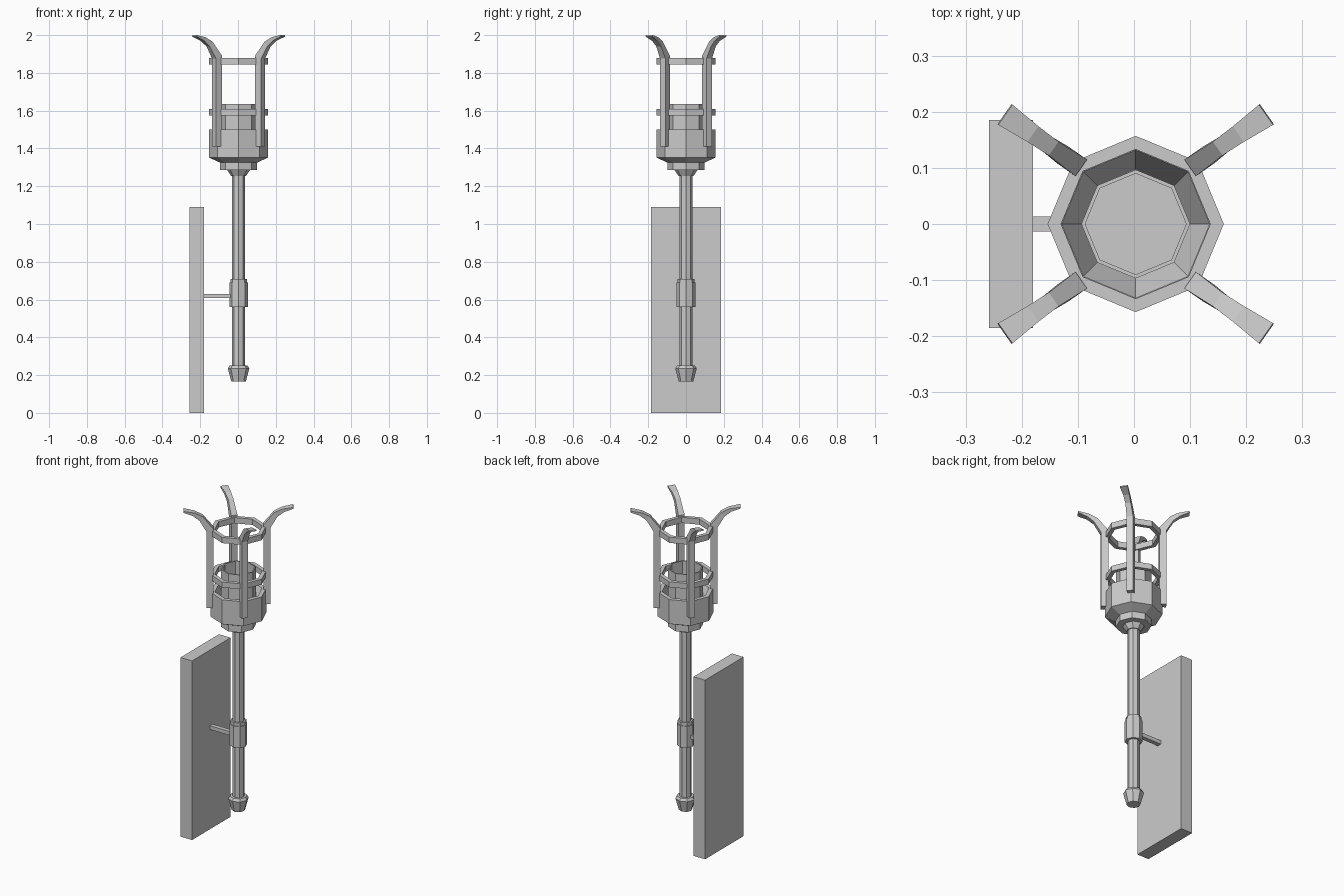
import bpy, bmesh, math
from mathutils import Vector

if "Cube" in bpy.data.objects:
    bpy.data.objects.remove(bpy.data.objects["Cube"])

CX = 0.003  # the torch axis sits slightly right of centre


def finish(name, bm):
    bmesh.ops.recalc_face_normals(bm, faces=bm.faces)
    me = bpy.data.meshes.new(name)
    bm.to_mesh(me)
    bm.free()
    ob = bpy.data.objects.new(name, me)
    bpy.context.collection.objects.link(ob)
    return ob


def lathe(name, profile, closed=False, n=8):
    """Revolve (radius, z) points in n flat sides; cap ends unless closed."""
    bm = bmesh.new()
    rings = []
    for r, z in profile:
        rings.append([bm.verts.new((CX + r * math.cos(2 * math.pi * i / n),
                                    r * math.sin(2 * math.pi * i / n), z))
                      for i in range(n)])
    pairs = list(zip(rings, rings[1:]))
    if closed:
        pairs.append((rings[-1], rings[0]))
    else:
        bm.faces.new(rings[0])
        bm.faces.new(rings[-1])
    for a, b in pairs:
        for i in range(n):
            j = (i + 1) % n
            bm.faces.new((a[i], a[j], b[j], b[i]))
    return finish(name, bm)


def box(name, lo, hi):
    lo, hi = Vector(lo), Vector(hi)
    bm = bmesh.new()
    bmesh.ops.create_cube(bm, size=1)
    for v in bm.verts:
        v.co = (lo + hi) / 2 + v.co * (hi - lo)
    return finish(name, bm)


def prong(name, sx, sy):
    """Upright strip that curls outward and thins toward the tip."""
    # inner distance, inner z, outer distance, outer z, half width
    sections = [(0, 1.41, .04, 1.41, .018), (0, 1.89, .04, 1.875, .018),
                (.06, 1.965, .078, 1.94, .015), (.105, 1.988, .115, 1.97, .017),
                (.165, 2.0, .167, 1.992, .022)]
    a = math.radians(35)
    out = Vector((math.cos(a), math.sin(a), 0))
    side = Vector((-out.y, out.x, 0))
    base = Vector((.097, .1, 0))
    bm = bmesh.new()
    loops = []
    for d0, z0, d1, z1, w in sections:
        loop = []
        for d, z, s in ((d0, z0, -w), (d0, z0, w), (d1, z1, w), (d1, z1, -w)):
            p = base + out * d + side * s
            loop.append(bm.verts.new((CX + sx * p.x, sy * p.y, z)))
        loops.append(loop)
    bm.faces.new(loops[0])
    bm.faces.new(loops[-1])
    for l0, l1 in zip(loops, loops[1:]):
        for i in range(4):
            j = (i + 1) % 4
            bm.faces.new((l0[i], l0[j], l1[j], l1[i]))
    return finish(name, bm)


# Shaft, foot and mounting collar
lathe("shaft", [(.034, .2), (.034, 1.27)])
lathe("foot_tip", [(.038, .165), (.057, .235), (.048, .25)])
lathe("collar", [(.049, .56), (.049, .69), (.044, .69), (.044, .71)])

# Wall board and bracket
box("wall_board", (-.258, -.185, 0), (-.18, .185, 1.09))
box("wall_bracket", (-.185, -.013, .607), (-.03, .013, .63))

# Torch head: neck, flared bowl and inner cup
lathe("head_neck", [(.04, 1.255), (.06, 1.285), (.098, 1.285), (.098, 1.335)])
lathe("head_bowl", [(.098, 1.325), (.157, 1.352), (.157, 1.5), (.132, 1.5),
                    (.096, 1.42)])
lathe("inner_cup", [(.097, 1.4), (.097, 1.635), (.09, 1.635), (.09, 1.54)])

# Cage rings
for name, z0, z1 in (("lower_ring", 1.575, 1.608), ("upper_ring", 1.845, 1.88)):
    lathe(name, [(.157, z0), (.157, z1), (.133, z1), (.133, z0)], closed=True)

# Four curled prongs
for sx, h in ((-1, "left"), (1, "right")):
    for sy, d in ((-1, "front"), (1, "back")):
        prong(f"{d}_{h}_prong", sx, sy)
